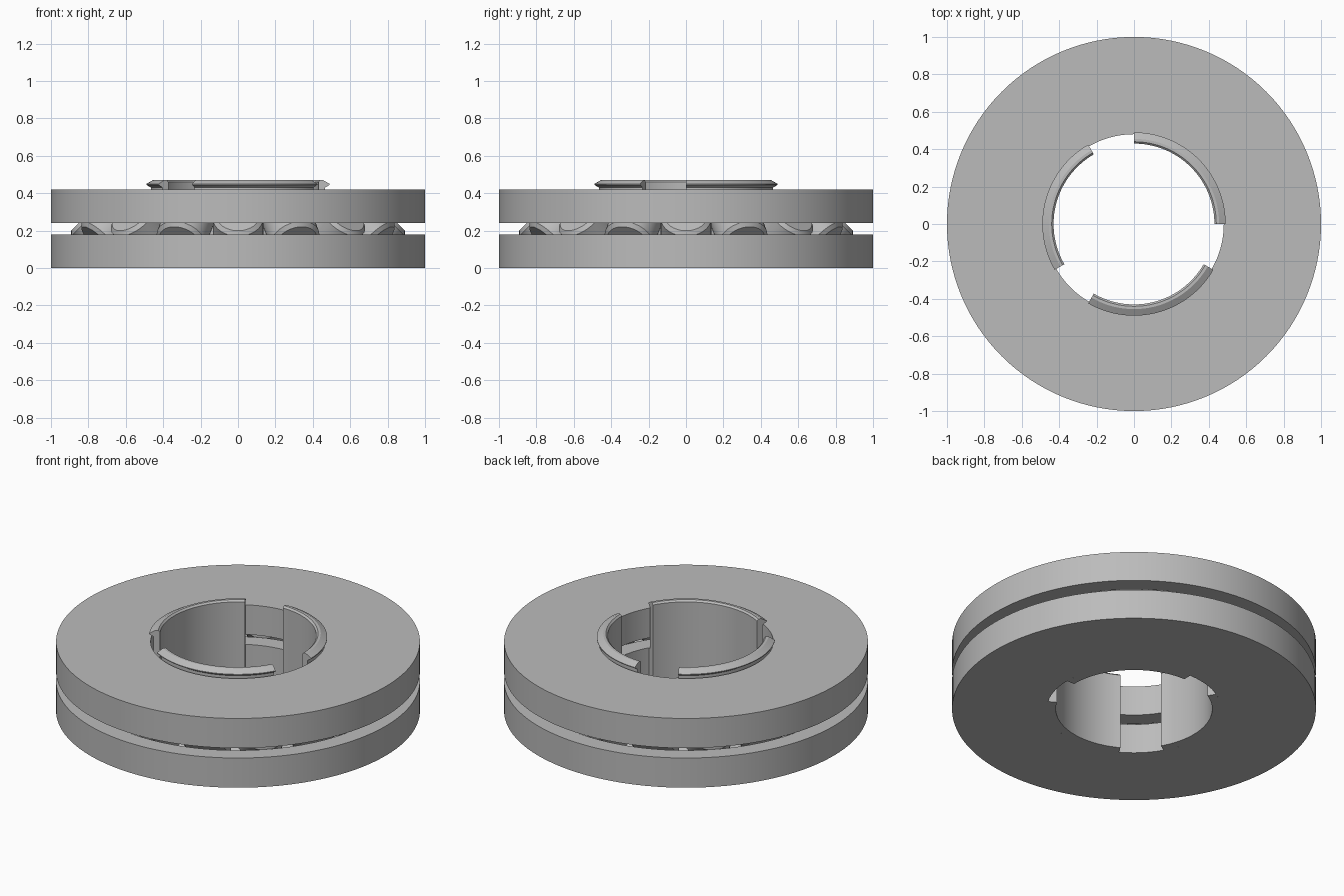
import bpy, bmesh
from math import pi, cos, sin, radians
from mathutils import Matrix, Vector

cube = bpy.data.objects.get("Cube")
if cube:
    bpy.data.objects.remove(cube, do_unlink=True)

grey = bpy.data.materials.new("plain grey")
grey.use_nodes = True
colour = (0.5, 0.5, 0.5, 1)
grey.diffuse_color = colour
grey.node_tree.nodes["Principled BSDF"].inputs["Base Color"].default_value = colour


def lathe(name, profile, start=0, sweep=360, steps=128, matrix=Matrix()):
    """Sweep a closed (radius, height) profile round z, capping partial arcs."""
    bm = bmesh.new()
    full = sweep == 360
    rows = []
    for i in range(steps if full else steps + 1):
        a = radians(start + sweep * i / steps)
        rows.append([bm.verts.new((r * cos(a), r * sin(a), z)) for r, z in profile])
    n = len(profile)
    for i in range(steps):
        a, b = rows[i], rows[(i + 1) % len(rows)]
        for j in range(n):
            k = (j + 1) % n
            bm.faces.new((a[j], b[j], b[k], a[k]))
    if not full:
        bm.faces.new(rows[0])
        bm.faces.new(rows[-1])
    bmesh.ops.remove_doubles(bm, verts=bm.verts, dist=1e-5)
    bmesh.ops.recalc_face_normals(bm, faces=bm.faces)
    mesh = bpy.data.meshes.new(name)
    bm.to_mesh(mesh)
    bm.free()
    mesh.materials.append(grey)
    obj = bpy.data.objects.new(name, mesh)
    obj.matrix_world = matrix
    bpy.context.collection.objects.link(obj)
    bpy.ops.object.select_all(action="DESELECT")
    obj.select_set(True)
    bpy.context.view_layer.objects.active = obj
    bpy.ops.object.shade_smooth_by_angle(angle=radians(25))
    return obj


BORE, PITCH, MID = 0.48, 0.74, 0.21


# Two races, each with a V groove facing the gap
def race(name, outside, gap):
    s = 1 if outside > gap else -1
    lathe(name, [(BORE, gap), (BORE, outside), (1, outside), (1, gap),
                 (PITCH + 0.16, gap), (PITCH + 0.005, gap + s * 0.155),
                 (PITCH - 0.005, gap + s * 0.155), (PITCH - 0.16, gap)])


race("lower_race", 0, 0.18)
race("upper_race", 0.42, 0.24)

# Crossed rollers, leaning alternately outwards and inwards
R, H, C = 0.135, 0.1, 0.02
roller = [(0, -H), (R - C, -H), (R, C - H), (R, H - C), (R - C, H), (0, H)]
for i in range(16):
    a = i * pi / 8
    lean = pi / 4 if i % 2 == 0 else -pi / 4
    place = (Matrix.Rotation(a, 4, "Z") @ Matrix.Translation(Vector((PITCH, 0, MID)))
             @ Matrix.Rotation(lean, 4, "Y"))
    lathe(f"roller_{i + 1}", roller, steps=48, matrix=place)

# Three snap clips rising from the lower race, hooked over the upper one
clip = [(0.43, 0), (BORE, 0), (BORE, 0.18), (0.465, 0.18), (0.465, 0.43),
        (0.49, 0.445), (0.49, 0.45), (0.455, 0.47), (0.44, 0.47), (0.43, 0.46)]
for i in range(3):
    lathe(f"snap_clip_{i + 1}", clip, start=120 * i, sweep=90, steps=36)
